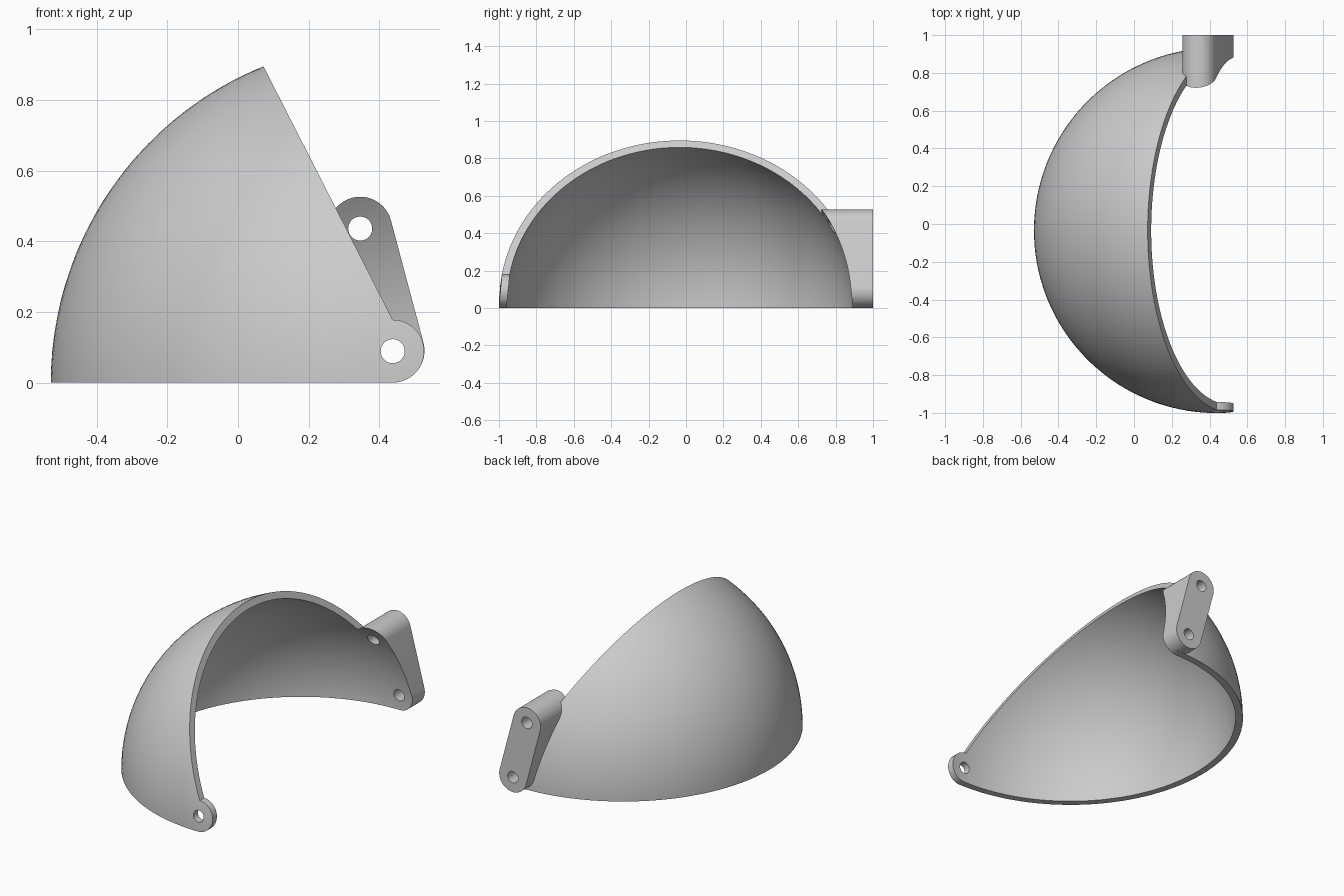
import bpy, bmesh
from math import sin, cos, pi, atan2
from mathutils import Vector, Matrix

if "Cube" in bpy.data.objects:
    bpy.data.objects.remove(bpy.data.objects["Cube"], do_unlink=True)

CENTRE = Vector((0.437, -0.034, 0))
OUTER, INNER = 0.967, 0.926
TAB_R, HOLE_R = 0.089, 0.034
LOW = Vector((0.438, 0.089))
HIGH = Vector((0.346, 0.436))

grey = bpy.data.materials.new("light grey")
grey.use_nodes = True
colour = (0.6, 0.6, 0.6, 1)
grey.diffuse_color = colour
grey.node_tree.nodes["Principled BSDF"].inputs["Base Color"].default_value = colour


def finish(bm, name):
    bmesh.ops.recalc_face_normals(bm, faces=bm.faces)
    mesh = bpy.data.meshes.new(name)
    bm.to_mesh(mesh)
    bm.free()
    mesh.materials.append(grey)
    obj = bpy.data.objects.new(name, mesh)
    bpy.context.collection.objects.link(obj)
    return obj


def sphere(name, radius):
    """Sphere tilted so that no ring of edges lies in the base plane."""
    bm = bmesh.new()
    bmesh.ops.create_uvsphere(
        bm, u_segments=128, v_segments=64, radius=radius,
        matrix=Matrix.Translation(CENTRE) @ Matrix.Rotation(0.37, 4, (1, 0.6, 0)))
    return finish(bm, name)


def prism(name, outline, y0, y1):
    """Closed solid from an (x, z) outline extended along y."""
    bm = bmesh.new()
    near, far = ([bm.verts.new((x, y, z)) for x, z in outline] for y in (y0, y1))
    bm.faces.new(near)
    bm.faces.new(far[::-1])
    for i in range(len(outline)):
        bm.faces.new((near[i - 1], near[i], far[i], far[i - 1]))
    return finish(bm, name)


def arc(centre, radius, start, end, steps=32):
    angles = [start + (end - start) * i / steps for i in range(steps + 1)]
    return [(centre.x + radius * cos(a), centre.y + radius * sin(a)) for a in angles]


def boolean(target, tool, operation):
    mod = target.modifiers.new(operation, 'BOOLEAN')
    mod.object, mod.operation, mod.solver = tool, operation, 'EXACT'
    bpy.context.view_layer.objects.active = target
    bpy.ops.object.modifier_apply(modifier=mod.name)
    bpy.data.objects.remove(tool, do_unlink=True)


# Dome wedge: side outline with slanted opening and a rounded pivot tab
wedge = arc(LOW, TAB_R, -pi / 2, pi / 2) + [(-0.027, 1.09), (-0.8, 1.09), (-0.8, 0)]
visor = prism("visor_shell", wedge, -1.3, 1.3)
boolean(visor, sphere("dome_cutter", OUTER), 'INTERSECT')

# Two-hole mounting block at the back, slightly proud of the shell tab
side = HIGH - LOW
turn = atan2(side.y, side.x)
slot = (arc(LOW + Vector((0, 0.0015)), TAB_R + 0.001, turn - 3 * pi / 2, turn - pi / 2)
        + arc(HIGH, TAB_R + 0.001, turn - pi / 2, turn + pi / 2))
boolean(visor, prism("mount_block", slot, 0.4, 1.0), 'UNION')

# Hollow the inside of both shell and block
boolean(visor, sphere("hollow_cutter", INNER), 'DIFFERENCE')

# Pivot hole through both sides, upper hole through the block only
for centre, start in ((LOW, -1.3), (HIGH, 0.1)):
    ring = arc(centre, HOLE_R, 0, 2 * pi, 40)[:-1]
    boolean(visor, prism("hole_cutter", ring, start, 1.3), 'DIFFERENCE')

# Smooth curved surfaces, crisp cut edges
bpy.ops.object.select_all(action='DESELECT')
visor.select_set(True)
bpy.context.view_layer.objects.active = visor
bpy.ops.object.shade_smooth_by_angle(angle=pi / 6)
